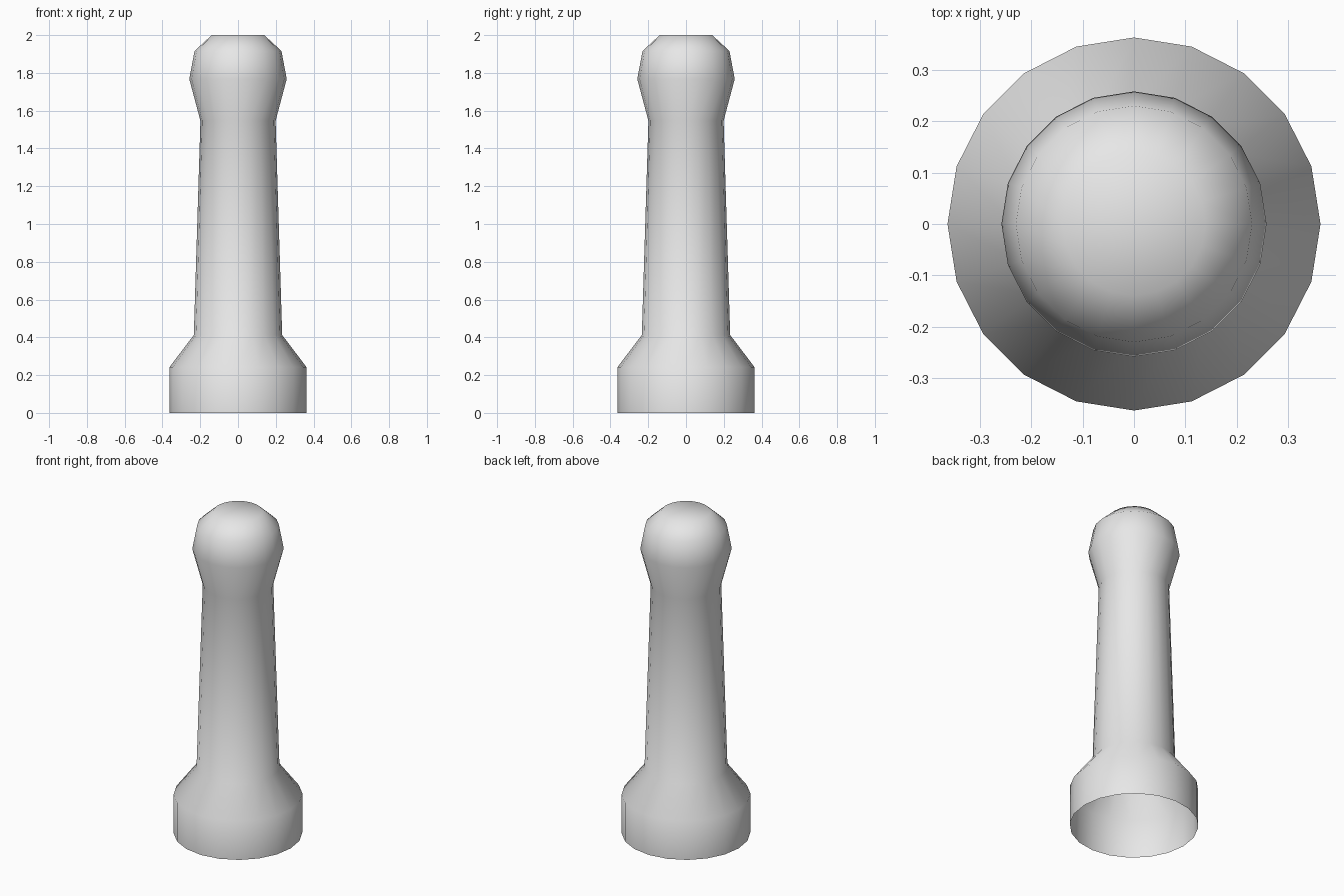
import bpy
import bmesh
from math import cos, sin, tau

cube = bpy.data.objects.get("Cube")
if cube:
    bpy.data.objects.remove(cube, do_unlink=True)

SIDES = 20

# Bollard profile as (radius, height): base, flare, tapered shaft, rounded head
PROFILE = [
    (0.363, 0.0), (0.363, 0.242),
    (0.234, 0.412), (0.199, 1.546),
    (0.258, 1.768), (0.23, 1.916), (0.139, 2.0),
]


def make_material(name, colour):
    mat = bpy.data.materials.new(name)
    mat.use_nodes = True
    mat.diffuse_color = colour
    mat.node_tree.nodes["Principled BSDF"].inputs["Base Color"].default_value = colour
    return mat


def lathe(name, profile, material):
    """Revolve a profile about z, open at the bottom and capped at the top."""
    bm = bmesh.new()
    angles = [tau * i / SIDES for i in range(SIDES)]
    rings = [[bm.verts.new((r * cos(a), r * sin(a), z)) for a in angles]
             for r, z in profile]
    for low, high in zip(rings, rings[1:]):
        for i in range(SIDES):
            j = (i + 1) % SIDES
            bm.faces.new((low[i], low[j], high[j], high[i]))
    # Top cap
    tip = bm.verts.new((0, 0, profile[-1][1]))
    top = rings[-1]
    for i in range(SIDES):
        bm.faces.new((top[i], top[(i + 1) % SIDES], tip))
    for face in bm.faces:
        face.smooth = True
    mesh = bpy.data.meshes.new(name)
    bm.to_mesh(mesh)
    bm.free()
    mesh.materials.append(material)
    obj = bpy.data.objects.new(name, mesh)
    bpy.context.collection.objects.link(obj)
    return obj


lathe("bollard_post", PROFILE, make_material("light grey", (0.8, 0.8, 0.8, 1)))
